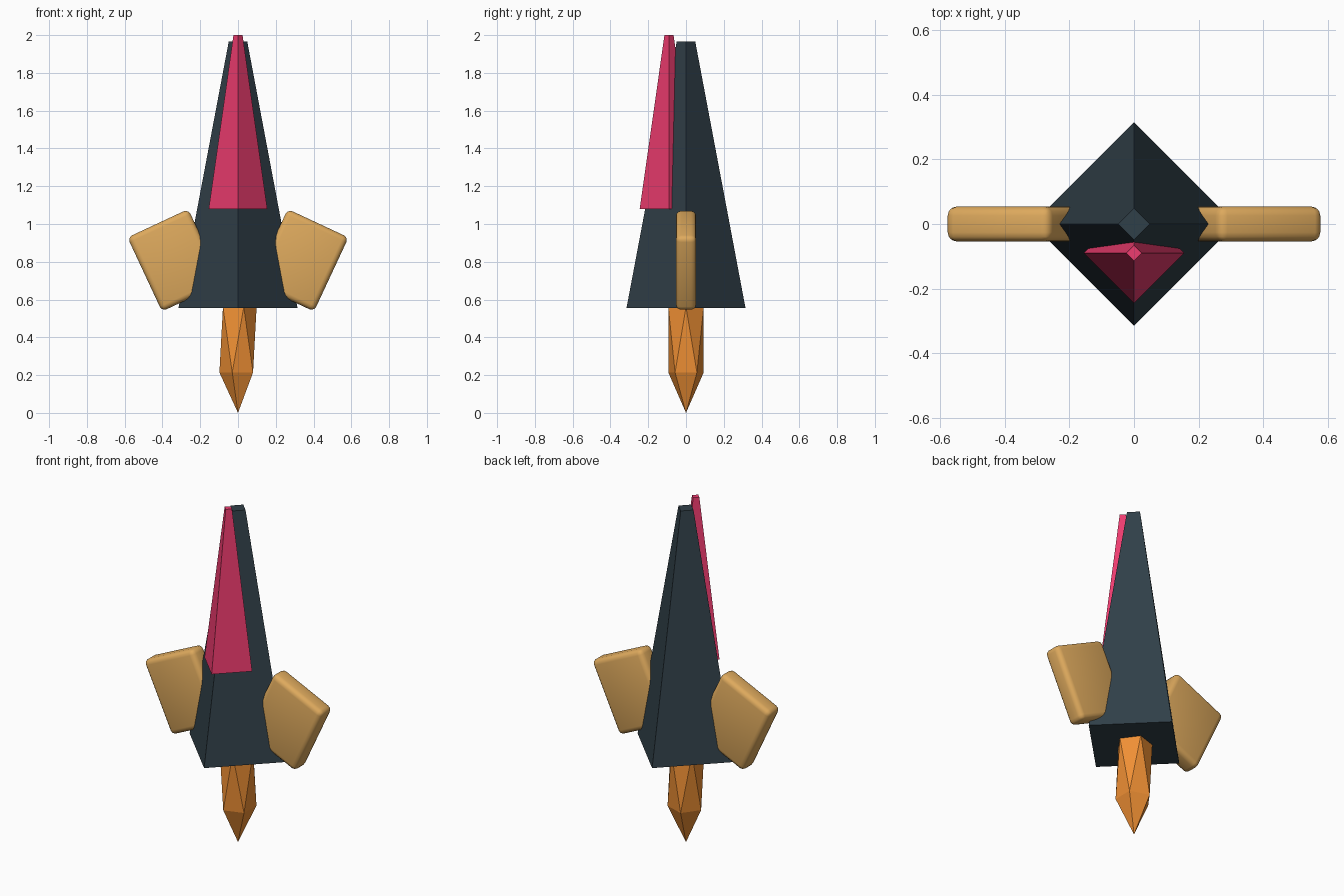
import bpy
from math import radians

if "Cube" in bpy.data.objects:
    bpy.data.objects.remove(bpy.data.objects["Cube"])


def paint(obj, name, color):
    mat = bpy.data.materials.get(name) or bpy.data.materials.new(name)
    mat.diffuse_color = (*color, 1)
    mat.use_nodes = True
    mat.node_tree.nodes["Principled BSDF"].inputs["Base Color"].default_value = mat.diffuse_color
    obj.data.materials.append(mat)


def spike(name, r_bottom, r_top, z0, z1, y, mat, color):
    """Four-sided tapered block with its corners on the axes."""
    bpy.ops.mesh.primitive_cone_add(vertices=4, radius1=r_bottom, radius2=r_top,
                                    depth=z1 - z0, location=(0, y, (z0 + z1) / 2))
    obj = bpy.context.object
    obj.name = name
    paint(obj, mat, color)


# Hull and canopy panel on its front edge
spike("hull", 0.315, 0.049, 0.555, 1.966, 0, "dark_slate", (0.03, 0.05, 0.065))
spike("canopy", 0.155, 0.024, 1.08, 2.0, -0.09, "pink", (0.85, 0.045, 0.16))

# Exhaust flame: stretched icosahedron
bpy.ops.mesh.primitive_ico_sphere_add(subdivisions=1, radius=1, location=(0, 0, 0.387))
flame = bpy.context.object
flame.name = "flame"
flame.scale = (0.11, 0.11, 0.387)
paint(flame, "orange", (0.87, 0.28, 0.035))

# Tilted rounded fins on both sides
for side, label in ((-1, "left"), (1, "right")):
    bpy.ops.mesh.primitive_cube_add(size=1, location=(side * 0.333, 0, 0.808),
                                    rotation=(0, side * radians(25), 0))
    fin = bpy.context.object
    fin.name = label + "_fin"
    fin.scale = (0.355, 0.108, 0.432)
    bpy.ops.object.transform_apply(location=False, rotation=False, scale=True)
    paint(fin, "gold", (0.73, 0.40, 0.11))
    bevel = fin.modifiers.new("rounding", 'BEVEL')
    bevel.width = 0.028
    bevel.segments = 3
    bpy.ops.object.modifier_apply(modifier=bevel.name)
    bpy.ops.object.shade_smooth_by_angle(angle=radians(40))
